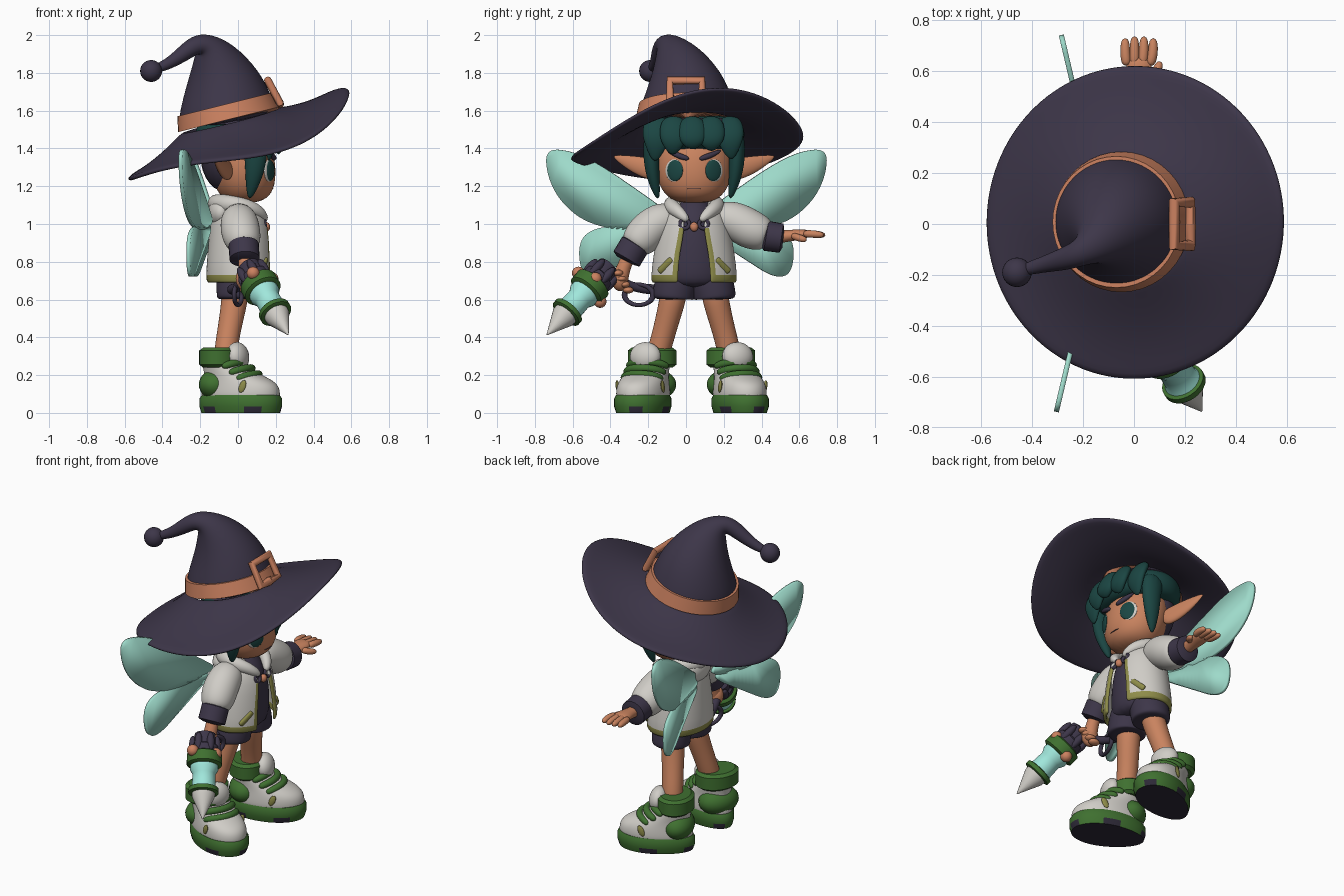
import bpy, bmesh
from math import sin, cos, pi, radians, sqrt
from mathutils import Vector, Matrix

if "Cube" in bpy.data.objects:
    bpy.data.objects.remove(bpy.data.objects["Cube"])

def material(name, code):
    rgb = [int(code[i:i + 2], 16) / 255 for i in (0, 2, 4)]
    col = [c / 12.92 if c < .04 else ((c + .055) / 1.055) ** 2.4 for c in rgb] + [1]
    m = bpy.data.materials.new(name)
    m.use_nodes = True
    m.diffuse_color = col
    m.node_tree.nodes["Principled BSDF"].inputs["Base Color"].default_value = col
    return m

PURPLE, SKIN = material("dark_purple", "3d3649"), material("skin", "c9835f")
BAND, TEAL = material("band_orange", "cb8160"), material("dark_teal", "1b4643")
WHITE, GREEN = material("off_white", "d0cdc7"), material("green", "3f7030")
OLIVE, WING = material("olive", "8f8d4a"), material("wing_aqua", "9edaca")
GLOW, SOLE = material("glow_cyan", "a8f2e6"), material("sole_dark", "2d2937")
MID = .043          # the body's centre line in y
X, Z = Vector((1, 0, 0)), Vector((0, 0, 1))
hard = []

def finish(obj, mats, sub=0, thick=0):
    for m in mats if isinstance(mats, list) else [mats]:
        obj.data.materials.append(m)
    for p in obj.data.polygons:
        p.use_smooth = True
    if thick:
        obj.modifiers.new("thickness", "SOLIDIFY").thickness = thick
    if sub:
        mod = obj.modifiers.new("smooth", "SUBSURF")
        mod.levels = mod.render_levels = sub
    else:
        hard.append(obj)
    return obj

def from_bmesh(name, bm, mats, sub=0, thick=0):
    me = bpy.data.meshes.new(name)
    bm.to_mesh(me)
    bm.free()
    obj = bpy.data.objects.new(name, me)
    bpy.context.collection.objects.link(obj)
    return finish(obj, mats, sub, thick)

def loft(name, path, mat, sides=12, sub=2, flat=False, egg=0):
    """Rings (x, y, z, radius[, second radius]) skinned along a path."""
    bm, rings, u = bmesh.new(), [], None
    pts = [Vector(p[:3]) for p in path]
    for i, p in enumerate(path):
        t = Z if flat else (pts[min(i + 1, len(pts) - 1)] - pts[max(i - 1, 0)]).normalized()
        u = u or (X if abs(t.x) < .8 else Z)
        u = (u - t * u.dot(t)).normalized()
        v = t.cross(u)
        ang = [2 * pi * k / sides for k in range(sides)]
        rings.append([bm.verts.new(pts[i] + u * p[3] * cos(a) + v * p[-1] * sin(a) * (1 + egg * cos(a))) for a in ang])
    for a, b in zip(rings, rings[1:]):
        for k in range(sides):
            j = (k + 1) % sides
            bm.faces.new((a[k], a[j], b[j], b[k]))
    bm.faces.new(rings[0][::-1])
    bm.faces.new(rings[-1])
    return from_bmesh(name, bm, mat, sub)

def stack(name, rows, mat, y=MID, **kw):
    """Horizontal rings (x, z, x radius, y radius)."""
    return loft(name, [(x, y, z, a, b) for x, z, a, b in rows], mat, flat=True, **kw)

def placed(name, scale, mat):
    obj = bpy.context.object
    obj.name, obj.scale = name, scale
    return finish(obj, mat)

def ball(name, loc, scale, mat, rot=(0, 0, 0)):
    bpy.ops.mesh.primitive_uv_sphere_add(segments=24, ring_count=14, radius=1, location=loc, rotation=rot)
    return placed(name, scale, mat)

def ring(name, loc, rot, big, small, mat, scale=(1, 1, 1)):
    bpy.ops.mesh.primitive_torus_add(location=loc, rotation=rot, major_radius=big, minor_radius=small)
    return placed(name, scale, mat)

# Hat brim: tilted, wavy disc
bm, rows, cols = bmesh.new(), [], 64
for i in range(9):
    t, row = i / 8, []
    for a in [2 * pi * k / cols for k in range(cols)]:
        wave = .207 * cos(a) + .069 * sin(a) + .03 * cos(2 * a) + .035 * sin(2 * a) + .023 * cos(3 * a) + .009 * sin(3 * a)
        inner = Vector((-.05 + .24 * cos(a), .01 + .24 * sin(a), 1.55 + .06 * cos(a) + .01 * sin(a)))
        p = inner.lerp(Vector((.588 * cos(a), .005 + .62 * sin(a), 1.445 + wave)), t)
        row.append(bm.verts.new(p - Z * .02 * sin(pi * t)))
    rows.append(row)
for a, b in zip(rows, rows[1:]):
    for k in range(cols):
        j = (k + 1) % cols
        bm.faces.new((a[k], b[k], b[j], a[j]))
from_bmesh("hat_brim", bm, PURPLE, 1, .024)

# Hat crown, bent tip, bobble, band and buckle
loft("hat_crown", [(-.05, .01, 1.54, .265), (-.06, .005, 1.6, .26), (-.075, 0, 1.74, .215), (-.115, -.04, 1.86, .145),
                   (-.16, -.085, 1.94, .08), (-.21, -.115, 1.96, .052), (-.28, -.14, 1.91, .045),
                   (-.36, -.16, 1.85, .03), (-.45, -.185, 1.815, .024)], PURPLE, 20)
ball("hat_bobble", (-.46, -.19, 1.81), (.058,) * 3, PURPLE)
loft("hat_band", [(x, .008, z, r) for x, z, r in ((-.05, 1.553, .25), (-.05, 1.553, .276), (-.07, 1.633, .258), (-.07, 1.633, .24))],
     BAND, 40, 0)
low, high = (.222, 1.64), (.158, 1.76)
loft("hat_buckle", [(x, y, z, .02, .026) for (x, z), y in ((low, 0), (low, .085), (high, .085), (high, -.085), (low, -.085), (low, 0))],
     BAND, 12, 0)

# Head, neck and hair
stack("head", [(.03, 1.11, .06, .07), (.04, 1.14, .135, .15), (.032, 1.23, .175, .205), (.015, 1.36, .185, .21),
               (0, 1.44, .16, .18), (0, 1.48, .08, .09)], SKIN, sides=16)
stack("neck", [(0, 1.02, .06, .065), (0, 1.1, .05, .055), (.01, 1.17, .05, .055)], SKIN)
ball("mouth", (.183, MID, 1.187), (.006, .035, .002), PURPLE)
stack("hair_cap", [(0, 1.39, .17, .2), (0, 1.41, .22, .255), (.01, 1.48, .245, .28), (0, 1.55, .21, .25), (0, 1.58, .12, .14)],
      TEAL, sides=20)
ball("head_back", (-.065, MID, 1.37), (.135, .19, .2), PURPLE)
stack("hat_lining", [(0, 1.52, .21, .24), (0, 1.53, .23, .252), (-.01, 1.56, .2, .23)], PURPLE, sides=32, sub=0)
for off, low in ((-.2, 1.33), (-.11, 1.365), (-.01, 1.395), (.09, 1.385), (.19, 1.34)):
    x = .25 * sqrt(1 - (off / .29) ** 2)
    loft("hair_fringe", [(x - .07, MID + off, 1.57, .03, .055), (x - .02, MID + off, 1.5, .036, .08),
                         (x, MID + off, 1.43, .032, .07), (x - .02, MID + off * 1.04, low, .008, .015)], TEAL)

for s, side in ((1, "left"), (-1, "right")):
    def at(x, off, z, *r):
        return (x, MID + s * off, z) + r
    # Face details, ears and locks
    ball("eye_white_" + side, at(.164, .105, 1.283), (.012, .053, .06), WHITE, (0, 0, s * .5))
    ball("eye_" + side, at(.169, .102, 1.283), (.013, .048, .056), TEAL, (0, 0, s * .5))
    loft("eyebrow_" + side, [at(.196, .025, 1.343, .012), at(.183, .08, 1.36, .018), at(.155, .145, 1.39, .008)], PURPLE)
    loft("ear_" + side, [at(-.04, .16, 1.275, .025, .05), at(-.07, .23, 1.29, .03, .062),
                         at(-.1, .33, 1.32, .022, .045), at(-.13, .43, 1.36, .004, .008)], SKIN)
    loft("side_lock_" + side, [at(.07, .215, 1.5, .08, .05), at(.1, .23, 1.38, .065, .045),
                               at(.085, .22, 1.25, .05, .038), at(.06, .19, 1.13, .012)], TEAL)
    # Shorts and legs; the right foot stands further out
    out = .2 if s > 0 else .228
    loft("shorts_" + side, [at(0, .06, .8, .1), at(0, .085, .72, .12), at(0, .108, .63, .118), at(0, .11, .605, .116),
                            at(0, .11, .6, .09)], PURPLE)
    loft("leg_" + side, [at(-.01, .1, .68, .075), at(-.02, .118, .58, .072), at(-.045, .153, .45, .064),
                         at(-.065, .185, .33, .064), at(-.075, out, .2, .06)], SKIN)
    # Boot, built pointing forward and then turned out; the sole has dark notches and underside
    sole = stack("sole", [(.1, 0, .218, .126), (.1, .035, .229, .137), (.1, .075, .229, .137), (.1, .095, .215, .128)],
                 [GREEN, SOLE], 0, sides=40, sub=0, egg=.14)
    for p in sole.data.polygons:
        p.material_index = int(p.normal.z < -.9 or (p.center.z < .03 and p.index % 8 < 3))
    boot = [
        sole,
        stack("boot_upper", [(.1, .06, .22, .125), (.1, .1, .222, .132), (.1, .155, .212, .126), (.065, .195, .165, .115),
                             (.01, .24, .12, .105), (-.02, .31, .1, .1), (-.02, .34, .08, .08)], WHITE, 0, sides=20, egg=.12),
        stack("boot_cuff", [(-.015, z, .108 - d, .132 - d) for z, d in ((.24, .02), (.255, 0), (.33, 0), (.345, .02))],
              GREEN, 0, sides=32, sub=0),
        ball("boot_tongue", (.085, 0, .3), (.055, .085, .075), WHITE, (0, -.15, 0)),
        ball("heel_patch", (-.03, 0, .15), (.095, .126, .085), GREEN)]
    for x, z in ((.125, .268), (.165, .235), (.205, .203)):
        boot.append(loft("boot_lace", [(x - d, y, z - h, .021) for d, y, h in (
            (.09, -.115, .025), (.025, -.075, 0), (0, 0, -.004), (.025, .075, 0), (.09, .115, .025))], GREEN))
    boot += [ball("boot_tab", (.16, f * .128, .14), (.018, .009, .035), OLIVE, (0, .4, 0)) for f in (-1, 1)]
    place = Matrix.Translation(at(-.08, out, 0)) @ Matrix.Rotation(s * radians(21), 4, "Z")
    for part in boot:
        part.matrix_basis = place @ part.matrix_basis
        part.name += "_" + side
    # Jacket pocket flap, clasp and half of the open hood collar
    loft("pocket_" + side, [at(.15, .115, .815, .012, .018), at(.147, .125, .805, .014, .02),
                            at(.12, .175, .755, .014, .02), at(.112, .185, .745, .012, .018)], OLIVE)
    ring("clasp_" + side, at(.142, .05, 1.0), (0, radians(80), 0), .024, .01, PURPLE)
    loft("hood_collar_" + side, [at(.15, .03, 1.015, .02), at(.115, .09, 1.07, .036), at(.02, .135, 1.1, .045),
                                 at(-.08, .1, 1.11, .05), at(-.12, 0, 1.11, .05), at(-.12, -.03, 1.11, .04)], WHITE)
    # Wings: flat plates with outlines rounded by corner cutting
    for part, shape in (("upper", [(.02, 1.0), (.12, 1.08), (.26, 1.18), (.45, 1.31), (.6, 1.385), (.745, 1.4), (.735, 1.25),
                                   (.66, 1.11), (.52, 1.0), (.3, .96)]),
                        ("lower", [(.02, 1.0), (.28, .98), (.46, .99), (.57, .92), (.56, .74), (.47, .71), (.3, .82)])):
        for _ in range(3):
            pairs = [(Vector(a), Vector(b)) for a, b in zip(shape, shape[1:] + shape[:1])]
            shape = [a.lerp(b, t) for a, b in pairs for t in (.25, .75)]
        bm = bmesh.new()
        bm.faces.new([bm.verts.new((-.145 - .235 * (y - .1), s * y, z)) for y, z in shape])
        from_bmesh("wing_%s_%s" % (part, side), bm, WING, 0, .02)

# Shirt and open jacket with olive trim
stack("shirt", [(.01, .66, .11, .15), (.01, .72, .14, .18), (.01, .9, .14, .17), (0, 1.04, .13, .13), (0, 1.1, .08, .085),
                (0, 1.13, .06, .065)], PURPLE, sides=16)
bm, rows, n = bmesh.new(), [], 26
for x, z, a, b, gap in ((.01, .685, .172, .222, .4), (.01, .712, .182, .232, .4), (.01, .85, .172, .215, .38),
                        (.01, .99, .16, .19, .25), (0, 1.07, .138, .165, .4), (-.01, 1.13, .1, .11, .8)):
    start = gap + .12
    angles = [gap] + [start + (2 * pi - 2 * start) * k / n for k in range(n + 1)] + [2 * pi - gap]
    rows.append([bm.verts.new((x + a * cos(t), MID + b * sin(t), z)) for t in angles])
for i, (a, b) in enumerate(zip(rows, rows[1:])):
    for k in range(n + 2):
        face = bm.faces.new((a[k], a[k + 1], b[k + 1], b[k]))
        face.material_index = int(i == 0 or (i < 3 and k in (0, n + 1)))
from_bmesh("jacket", bm, [WHITE, OLIVE], 1, .02)
ball("hood", (-.09, MID, 1.06), (.07, .14, .085), WHITE)
ball("clasp_bead", (.15, MID, .985), (.02, .022, .025), BAND)

# Left arm, reaching out
loft("sleeve_left", [(0, .14, 1.04, .08), (0, .24, 1.03, .105), (.01, .34, .97, .112), (.015, .41, .945, .095),
                     (.02, .44, .935, .07)], WHITE)
loft("cuff_left", [(.02, .415, .94, .06), (.02, .425, .937, .08), (.02, .505, .925, .078), (.02, .515, .924, .05)], PURPLE, 24, 0)
loft("wrist_left", [(.02, .45, .93, .04), (.02, .53, .935, .036, .032), (.02, .6, .945, .055, .03), (.02, .66, .95, .05, .02)], SKIN)
for k in range(4):
    x = -.035 + .037 * k
    loft("finger_left", [(x * .8, .62, .948, .021), (x, .67, .948, .021), (x, .745 - .008 * abs(k - 1.5), .94, .017)], SKIN)
loft("thumb_left", [(.05, .56, .94, .02), (.09, .6, .925, .02), (.105, .64, .915, .015)], SKIN)

# Right arm and fist
loft("sleeve_right", [(0, -.04, 1.04, .08), (.005, -.14, 1.02, .105), (.015, -.215, .95, .11), (.03, -.26, .9, .095),
                      (.035, -.28, .87, .07)], WHITE)
loft("cuff_right", [(.03, -.262, .9, .055), (.03, -.27, .89, .08), (.035, -.315, .815, .08), (.035, -.32, .805, .05)], PURPLE, 24, 0)
loft("wrist_right", [(.035, -.28, .86, .04), (.04, -.325, .79, .036), (.04, -.345, .72, .045), (.04, -.35, .66, .03)], SKIN)
ball("fist_right", (.04, -.35, .71), (.052, .045, .065), SKIN)
for k in range(4):
    ball("finger_right", (.075 - .01 * k, -.36 + .018 * k, .74 - .03 * k), (.035, .028, .018), SKIN)

# Hand-held blaster, turned about its own axis
centre, axis = Vector((.12, -.51, .665)), Vector((.396, -.614, -.683)).normalized()
for part, mat, profile in (("body", PURPLE, [(-.17, .035), (-.16, .06), (-.09, .065), (-.08, .08), (-.02, .085)]),
                           ("ring", GREEN, [(-.04, .085), (-.03, .102), (.03, .102), (.04, .085)]),
                           ("chamber", GLOW, [(.03, .08), (.06, .082), (.09, .066), (.16, .068), (.19, .08)]),
                           ("front_ring", GREEN, [(.175, .075), (.18, .088), (.205, .088), (.21, .075)]),
                           ("tip", WHITE, [(.2, .068), (.23, .066), (.368, .003)])):
    loft("blaster_" + part, [tuple(centre + axis * d) + (r,) for d, r in profile], mat, 28, 0)
turn = axis.to_track_quat("Z", "Y")
for a in [2 * pi * k / 6 for k in range(6)]:
    ball("blaster_rib", centre - axis * .09 + turn @ Vector((cos(a), sin(a), 0)) * .07, (.022, .022, .06), PURPLE, turn.to_euler())
for loc in ((.08, -.57, .74), (.13, -.455, .59), (.18, -.48, .71)):
    ball("blaster_knob", loc, (.034,) * 3, BAND)
loft("blaster_grip", [(.06, -.43, .75, .03), (.02, -.34, .69, .026), (-.01, -.26, .66, .024), (-.03, -.18, .655, .03),
                      (-.035, -.16, .65, .025)], PURPLE)
ring("blaster_guard", (0, -.25, .625), (0, radians(90), radians(-15)), .06, .012, PURPLE, (.9, 1.3, 1))

# Smooth shading that keeps hard edges
bpy.ops.object.select_all(action="DESELECT")
for obj in hard:
    obj.select_set(True)
bpy.context.view_layer.objects.active = hard[0]
bpy.ops.object.shade_smooth_by_angle(angle=radians(35))
